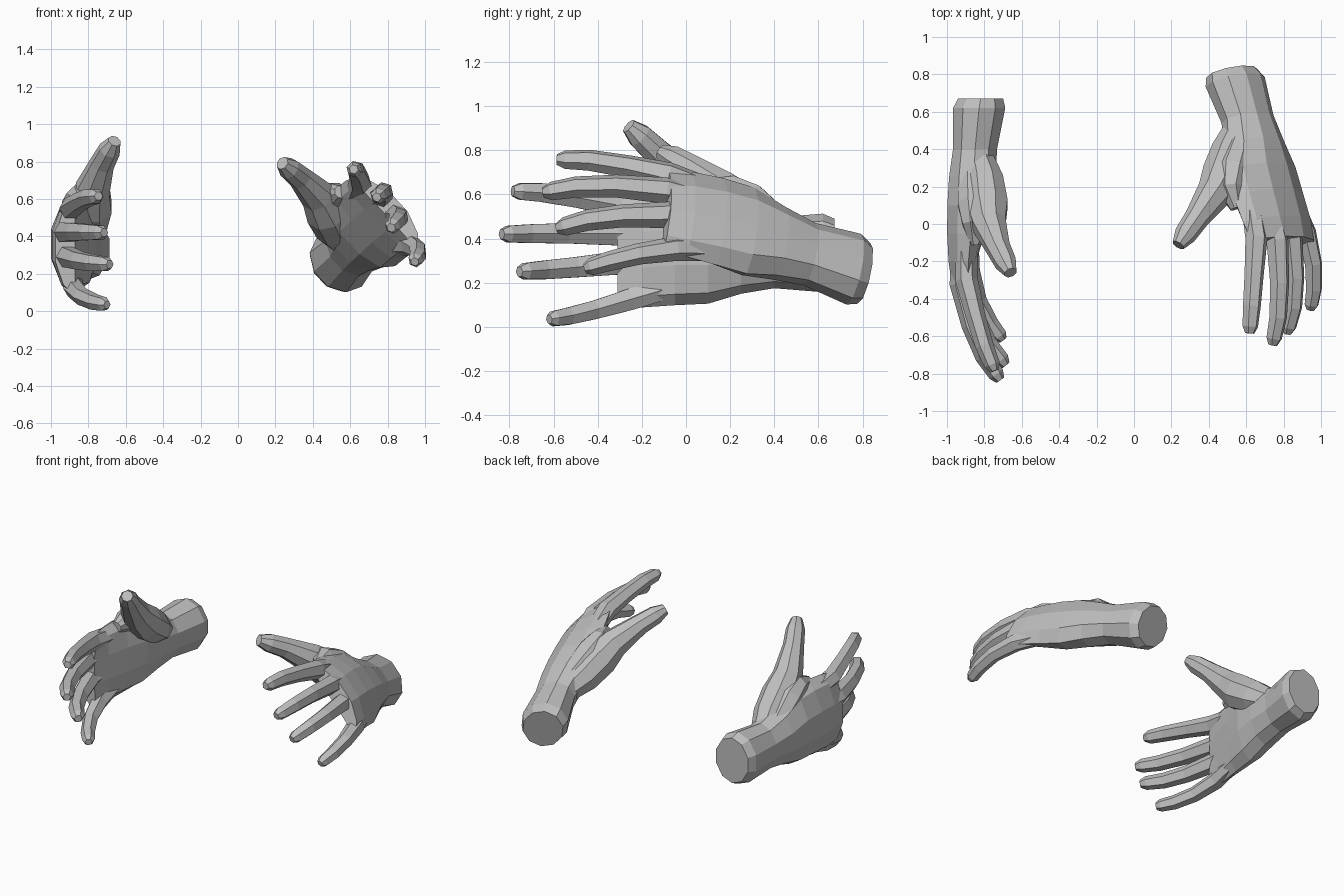
import bpy, bmesh, math
from mathutils import Vector, Matrix

if "Cube" in bpy.data.objects:
    bpy.data.objects.remove(bpy.data.objects["Cube"])

skin = bpy.data.materials.new("grey_skin")
skin.diffuse_color = (0.52, 0.52, 0.52, 1)
skin.use_nodes = True
skin.node_tree.nodes["Principled BSDF"].inputs["Base Color"].default_value = skin.diffuse_color


def loft(name, rings):
    """Closed solid through rings of equal point count."""
    bm = bmesh.new()
    loops = [[bm.verts.new(p) for p in ring] for ring in rings]
    n = len(loops[0])
    for a, b in zip(loops, loops[1:]):
        for i in range(n):
            j = (i + 1) % n
            bm.faces.new((a[i], a[j], b[j], b[i]))
    bm.faces.new(loops[0][::-1])
    bm.faces.new(loops[-1])
    bmesh.ops.recalc_face_normals(bm, faces=bm.faces)
    mesh = bpy.data.meshes.new(name)
    bm.to_mesh(mesh)
    bm.free()
    mesh.materials.append(skin)
    ob = bpy.data.objects.new(name, mesh)
    bpy.context.collection.objects.link(ob)
    return ob


def tube(name, path, radii, sides):
    """Faceted tube along a joint path."""
    pts = [Vector(p) for p in path]
    rings = []
    for i, p in enumerate(pts):
        d = (pts[min(i + 1, len(pts) - 1)] - pts[max(i - 1, 0)]).normalized()
        u = d.cross(Vector((1, 0, 0))).normalized()
        v = d.cross(u)
        turn = [2 * math.pi * (k + 0.5) / sides for k in range(sides)]
        rings.append([p + radii[i] * (u * math.cos(a) + v * math.sin(a)) for a in turn])
    return loft(name, rings)


# Palm and wrist: y, centre x, centre z, half thickness, half width, arch of the back
sections = [
    (0.672, -0.82, 0.335, 0.12, 0.155, 0),
    (0.62, -0.828, 0.335, 0.14, 0.178, 0),
    (0.40, -0.85, 0.335, 0.118, 0.16, 0),
    (0.25, -0.855, 0.345, 0.125, 0.195, 0.01),
    (0.10, -0.86, 0.36, 0.12, 0.255, 0.02),
    (-0.05, -0.872, 0.36, 0.10, 0.262, 0.03),
    (-0.20, -0.885, 0.35, 0.075, 0.262, 0.035),
    (-0.31, -0.888, 0.34, 0.052, 0.245, 0.04),
]
rings = []
for y, cx, cz, thick, width, arch in sections:
    ring = []
    for k in range(10):
        a = 2 * math.pi * (k + 0.5) / 10
        s, c = math.sin(a), math.cos(a)
        ring.append((cx + thick * 1.05 * c - arch * (1 - s * s), y, cz + width * s))
    rings.append(ring)
hand = loft("left_hand", rings)

# Finger joints from knuckle to tip
fingers = {
    "index": [(-0.895, -0.12, 0.525), (-0.895, -0.30, 0.55), (-0.85, -0.48, 0.583),
              (-0.80, -0.65, 0.608), (-0.745, -0.785, 0.615)],
    "middle": [(-0.925, -0.15, 0.425), (-0.925, -0.32, 0.422), (-0.87, -0.54, 0.424),
               (-0.80, -0.71, 0.422), (-0.715, -0.835, 0.42)],
    "ring": [(-0.92, -0.12, 0.305), (-0.912, -0.30, 0.29), (-0.85, -0.50, 0.27),
             (-0.78, -0.64, 0.258), (-0.685, -0.755, 0.25)],
    "little": [(-0.885, -0.06, 0.18), (-0.88, -0.25, 0.125), (-0.835, -0.41, 0.078),
               (-0.77, -0.53, 0.049), (-0.70, -0.62, 0.034)],
}
parts = []
for name, joints in fingers.items():
    pad = Vector(joints[3]).lerp(Vector(joints[4]), 0.75)
    radii = [0.058, 0.061, 0.053, 0.049, 0.043, 0.025]
    if name == "little":
        radii = [r * 0.92 for r in radii]
    parts.append(tube(name + "_finger", joints[:4] + [pad, joints[4]], radii, 6))

# Thumb with its muscle at the base, and the web towards the index finger
parts.append(tube("thumb", [(-0.835, 0.37, 0.39), (-0.80, 0.23, 0.475), (-0.785, 0.10, 0.563),
                            (-0.775, 0.0, 0.657), (-0.725, -0.13, 0.79), (-0.685, -0.21, 0.865),
                            (-0.66, -0.26, 0.91)],
                  [0.075, 0.108, 0.118, 0.096, 0.067, 0.06, 0.036], 8))
parts.append(tube("thumb_web", [(-0.86, 0.27, 0.43), (-0.85, 0.10, 0.55), (-0.845, 0.0, 0.60),
                                (-0.845, -0.11, 0.59)], [0.08, 0.10, 0.078, 0.035], 8))

# Union of palm, fingers and thumb into one skin
for part in parts:
    mod = hand.modifiers.new(part.name, "BOOLEAN")
    mod.operation = "UNION"
    mod.solver = "EXACT"
    mod.object = part
bpy.context.view_layer.update()
evaluated = hand.evaluated_get(bpy.context.evaluated_depsgraph_get())
joined = bpy.data.meshes.new_from_object(evaluated)
hand.modifiers.clear()
hand.data = joined
for part in parts:
    bpy.data.objects.remove(part)
joined.materials.clear()
joined.materials.append(skin)
for poly in joined.polygons:
    poly.material_index = 0


def frame(wrist, middle, thumb, little):
    """Axes of a hand from four landmarks."""
    a = (Vector(middle) - Vector(wrist)).normalized()
    b = Vector(thumb) - Vector(little)
    b = (b - a * b.dot(a)).normalized()
    return Matrix((a, b, a.cross(b))).transposed()


# Right hand: mirrored, then rolled palm-down
start = frame((0.83, 0.67, 0.34), (0.71, -0.83, 0.42), (0.66, -0.26, 0.91), (0.70, -0.61, 0.04))
goal = frame((0.54, 0.82, 0.26), (0.75, -0.63, 0.61), (0.25, -0.11, 0.81), (0.96, -0.43, 0.27))
roll = (goal @ start.transposed()).to_4x4()
place = (Matrix.Translation((0.645, -0.258, 0.52)) @ roll
         @ Matrix.Translation((-0.722, 0.425, -0.43)) @ Matrix.Diagonal((-1, 1, 1, 1)))
right = joined.copy()
right.transform(place)
right.flip_normals()
bpy.context.collection.objects.link(bpy.data.objects.new("right_hand", right))
